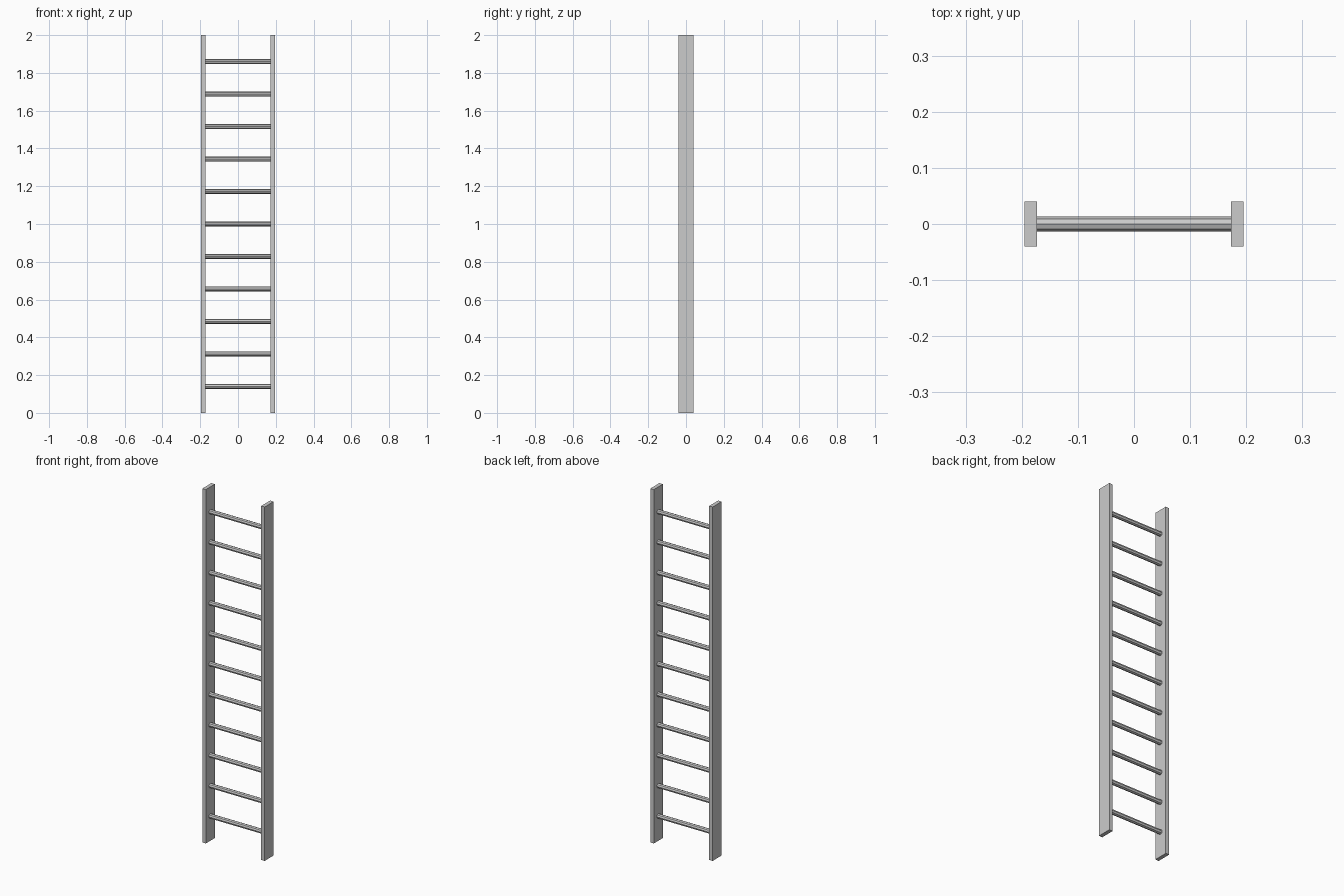
import bpy
import math

if "Cube" in bpy.data.objects:
    bpy.data.objects.remove(bpy.data.objects["Cube"])

HEIGHT = 2.0
RAIL_X, RAIL_W, RAIL_D = 0.184, 0.022, 0.081
RUNGS, FIRST_Z, LAST_Z, RUNG_R = 11, 0.14, 1.86, 0.013


def rail(name, x):
    bpy.ops.mesh.primitive_cube_add(size=1, location=(x, 0, HEIGHT / 2))
    ob = bpy.context.object
    ob.name = name
    ob.scale = (RAIL_W, RAIL_D, HEIGHT)
    bpy.ops.object.transform_apply(location=False, rotation=False, scale=True)


def rung(i):
    z = FIRST_Z + (LAST_Z - FIRST_Z) * i / (RUNGS - 1)
    # ends are seated slightly inside the rails
    length = 2 * (RAIL_X - RAIL_W / 2) + 0.01
    bpy.ops.mesh.primitive_cylinder_add(
        vertices=8, radius=RUNG_R, depth=length,
        location=(0, 0, z), rotation=(0, math.pi / 2, 0))
    bpy.context.object.name = f"rung_{i + 1}"


# side rails
rail("left_rail", -RAIL_X)
rail("right_rail", RAIL_X)

# evenly spaced octagonal rungs
for i in range(RUNGS):
    rung(i)
